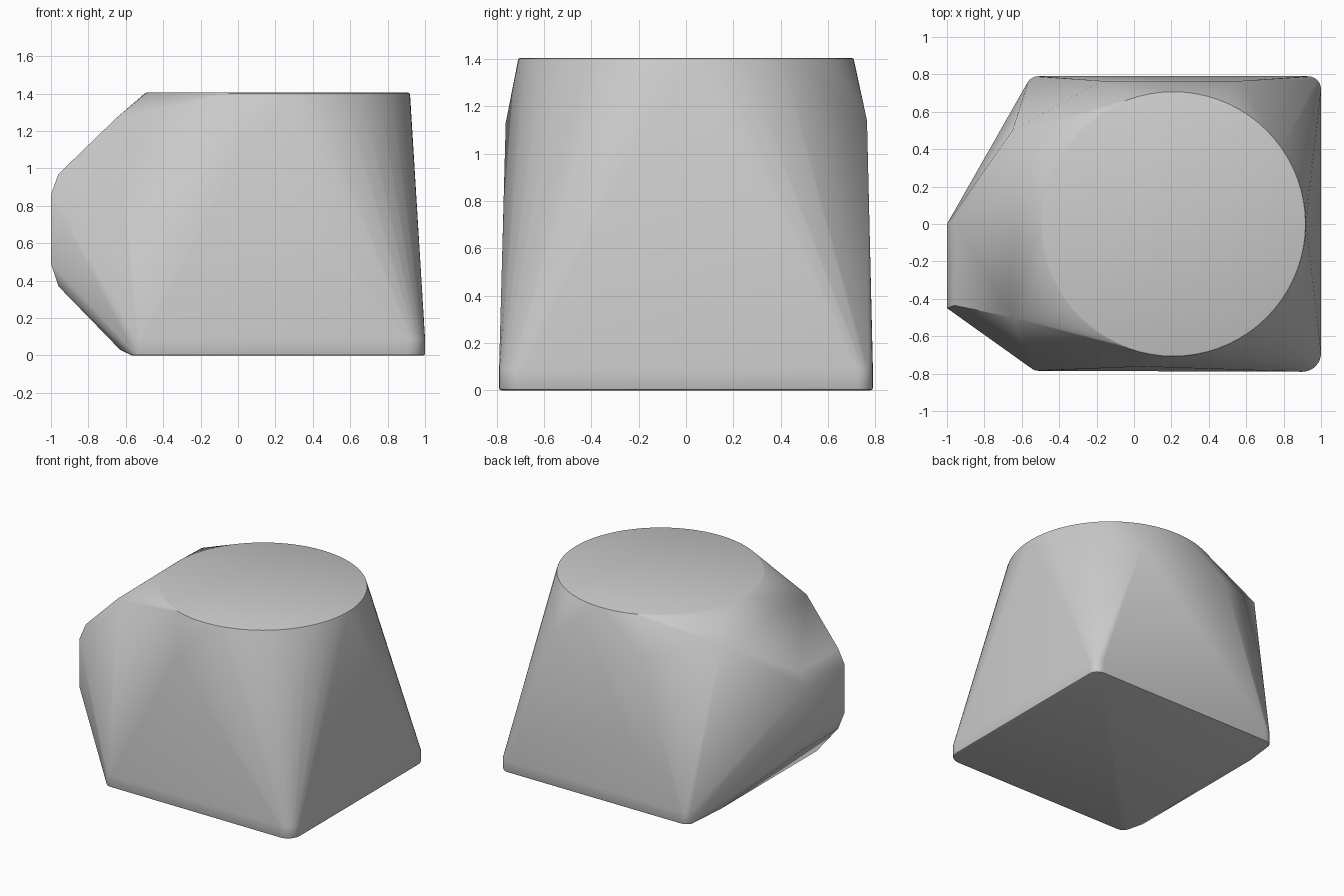
import bpy, bmesh
from math import sin, cos, pi, radians

if "Cube" in bpy.data.objects:
    bpy.data.objects.remove(bpy.data.objects["Cube"], do_unlink=True)

grey = bpy.data.materials.new("plain grey")
grey.use_nodes = True
tone = (0.6, 0.6, 0.6, 1)
grey.diffuse_color = tone
grey.node_tree.nodes["Principled BSDF"].inputs["Base Color"].default_value = tone

bm = bmesh.new()


def arc(cx, cy, r, z, start, end, steps):
    """Add an arc of points at one height."""
    for i in range(steps + 1):
        a = radians(start + (end - start) * i / steps)
        bm.verts.new((cx + r * cos(a), cy + r * sin(a), z))


# Round top with a fine softened rim
for r, z in ((0.70, 1.405), (0.707, 1.402), (0.71, 1.395)):
    arc(0.21, 0, r, z, 0, 355, 71)

# Square foot: rounded corners, softened lower edge, short upright wall
for inset, z in ((0.01, 0), (0.003, 0.003), (0, 0.01), (0, 0.09)):
    arc(0.9, -0.69, 0.1 - inset, z, -90, 0, 8)
    arc(0.93, 0.72, 0.07 - inset, z, 0, 90, 6)
    arc(-0.51, 0.72, 0.07 - inset, z, 90, 160, 5)
    arc(-0.51, -0.72, 0.065 - inset, z, 200, 270, 5)

# Blunt nose on the -x side
for y in (-0.45, 0.0):
    for x, z in ((-1, 0.49), (-1, 0.86), (-0.96, 0.37), (-0.96, 0.97)):
        bm.verts.new((x, y + (0.015 if x > -1 else 0), z))

# Shoulder, lower chin and side corners
for p in ((-0.65, 0.5, 1.27), (-0.65, -0.5, 1.27),
          (-0.63, 0.48, 0.03), (-0.63, -0.65, 0.03),
          (-0.17, 0.765, 1.14), (0.57, 0.765, 1.14), (0.04, -0.762, 1.13)):
    bm.verts.new(p)

# Wrap everything in one convex skin
hull = bmesh.ops.convex_hull(bm, input=bm.verts[:])
spare = {g for g in hull["geom_interior"] + hull["geom_unused"]
         if isinstance(g, bmesh.types.BMVert)}
bmesh.ops.delete(bm, geom=list(spare), context="VERTS")
bmesh.ops.dissolve_limit(bm, angle_limit=radians(0.5), verts=bm.verts[:], edges=bm.edges[:])
bmesh.ops.recalc_face_normals(bm, faces=bm.faces[:])

mesh = bpy.data.meshes.new("faceted_block")
bm.to_mesh(mesh)
bm.free()
mesh.materials.append(grey)
block = bpy.data.objects.new("faceted_block", mesh)
bpy.context.collection.objects.link(block)
bpy.ops.object.select_all(action="DESELECT")
block.select_set(True)
bpy.context.view_layer.objects.active = block
bpy.ops.object.shade_smooth_by_angle(angle=radians(30))
